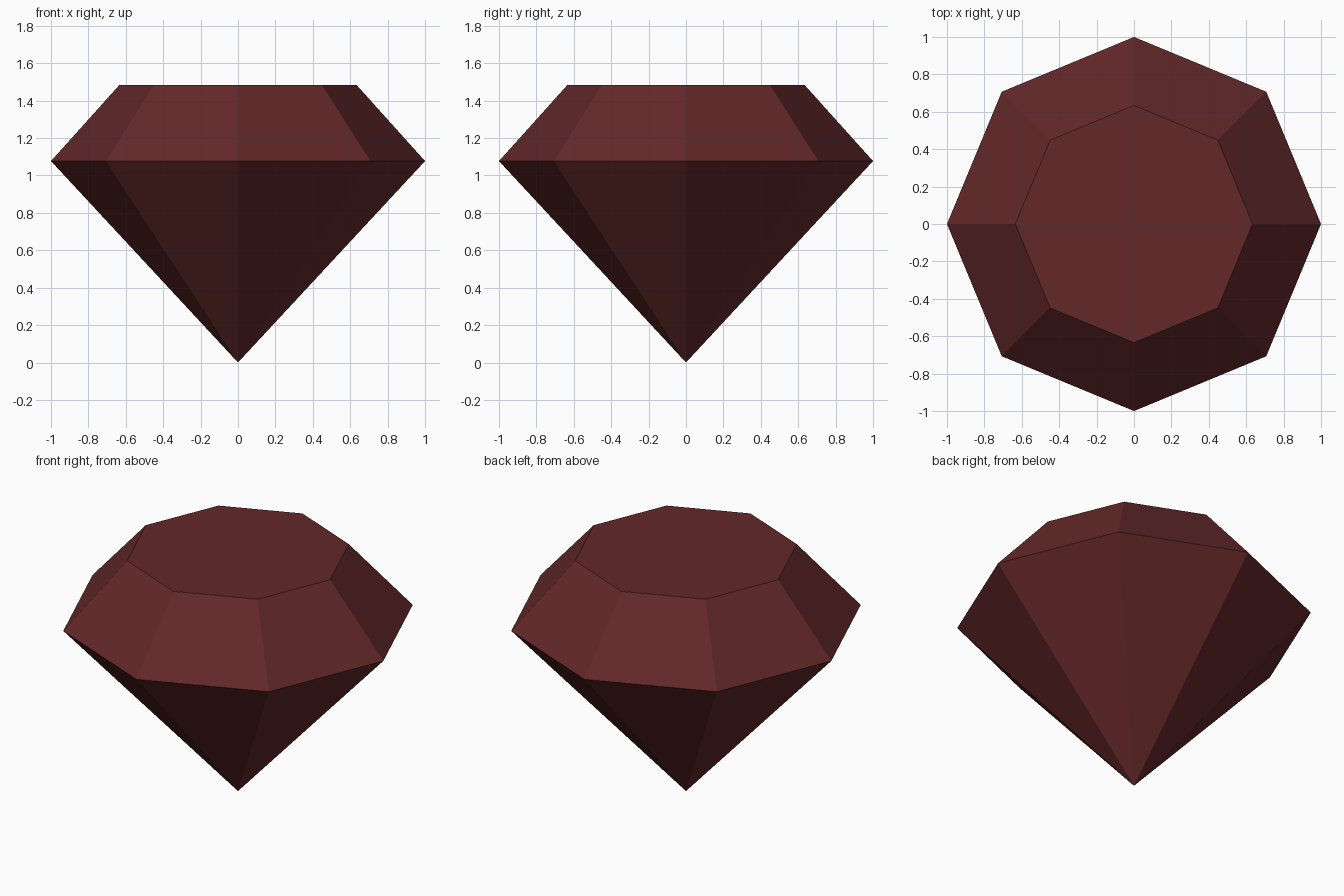
import bpy, bmesh, math

if "Cube" in bpy.data.objects:
    bpy.data.objects.remove(bpy.data.objects["Cube"])

SIDES = 8
GIRDLE_Z, TABLE_Z, TABLE_R = 1.077, 1.484, 0.634

bm = bmesh.new()


def ring(radius, z):
    """Octagon of vertices with corners on the x and y axes."""
    step = math.tau / SIDES
    return [bm.verts.new((radius * math.cos(i * step), radius * math.sin(i * step), z))
            for i in range(SIDES)]


# Pointed base, widest girdle and flat table
tip = bm.verts.new((0, 0, 0))
girdle = ring(1.0, GIRDLE_Z)
table = ring(TABLE_R, TABLE_Z)

for i in range(SIDES):
    j = (i + 1) % SIDES
    bm.faces.new((tip, girdle[j], girdle[i]))                   # lower facet
    bm.faces.new((girdle[i], girdle[j], table[j], table[i]))    # crown facet
bm.faces.new(table)
bmesh.ops.recalc_face_normals(bm, faces=bm.faces)

mesh = bpy.data.meshes.new("gemstone")
bm.to_mesh(mesh)
bm.free()

# Single dark red colour
dark_red = bpy.data.materials.new("dark red")
dark_red.diffuse_color = (0.125, 0.021, 0.022, 1)
dark_red.use_nodes = True
dark_red.node_tree.nodes["Principled BSDF"].inputs["Base Color"].default_value = dark_red.diffuse_color
mesh.materials.append(dark_red)

gem = bpy.data.objects.new("gemstone", mesh)
bpy.context.collection.objects.link(gem)
